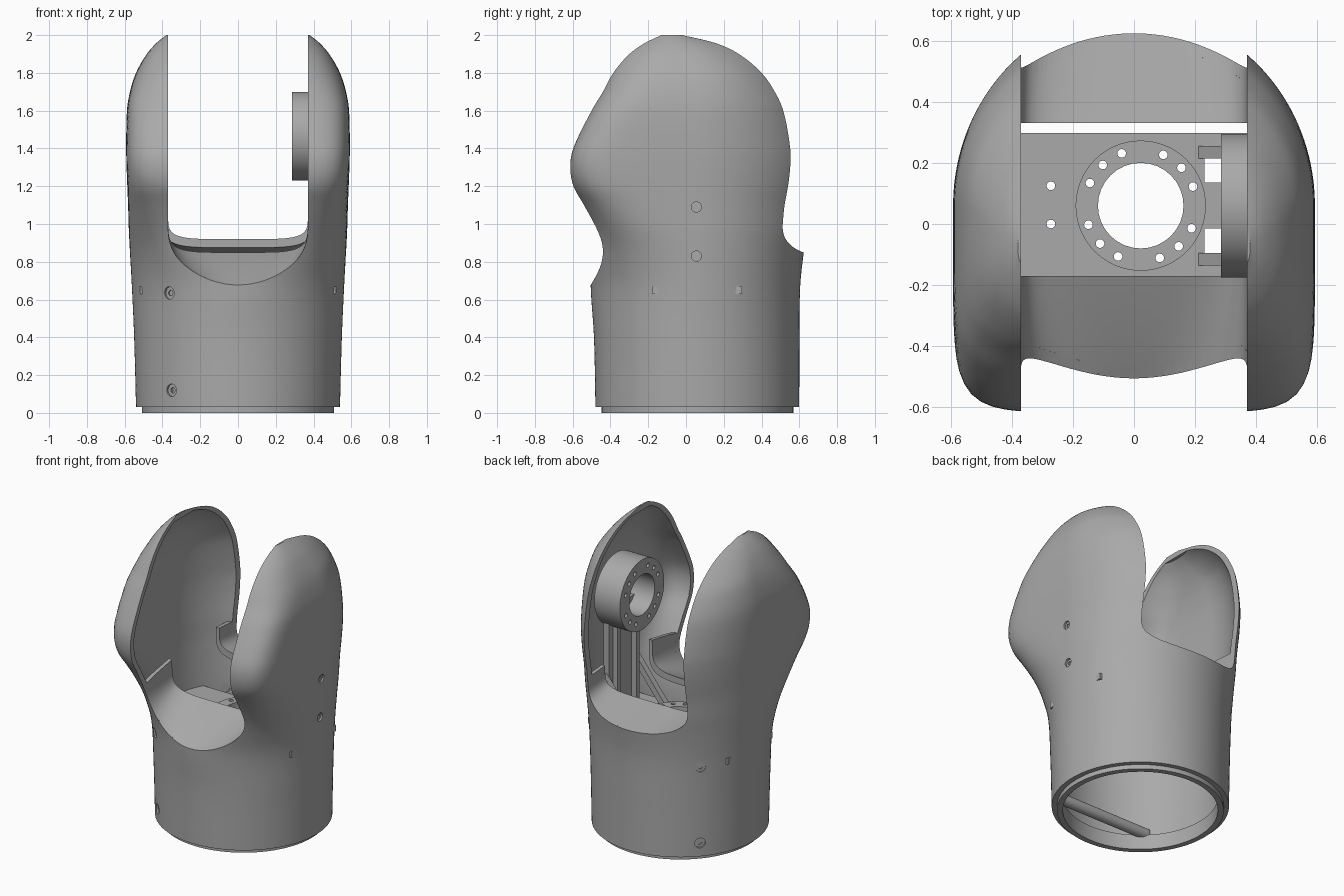
import bpy, bmesh, math
from mathutils import Vector, Matrix

if "Cube" in bpy.data.objects:
    bpy.data.objects.remove(bpy.data.objects["Cube"], do_unlink=True)

grey = bpy.data.materials.new("plain grey")
grey.use_nodes = True
GREY = (0.40, 0.40, 0.40, 1)
grey.diffuse_color = GREY
grey.node_tree.nodes["Principled BSDF"].inputs["Base Color"].default_value = GREY

CY = 0.06          # y of the tube axis
SLOT = 0.37        # half width of the slot between the cheeks
WALL = 0.035


# ---------- helpers ----------
def finish(name, bm):
    bmesh.ops.recalc_face_normals(bm, faces=bm.faces[:])
    me = bpy.data.meshes.new(name)
    bm.to_mesh(me)
    bm.free()
    me.materials.append(grey)
    ob = bpy.data.objects.new(name, me)
    bpy.context.collection.objects.link(ob)
    return ob


def loft(name, rings):
    """Closed solid skinned through equal-length rings of points."""
    bm = bmesh.new()
    rows = [[bm.verts.new(p) for p in ring] for ring in rings]
    n = len(rows[0])
    for a, b in zip(rows, rows[1:]):
        for i in range(n):
            j = (i + 1) % n
            bm.faces.new((a[i], a[j], b[j], b[i]))
    bm.faces.new(rows[0])
    bm.faces.new(rows[-1])
    return finish(name, bm)


def cylinders(name, specs, segments=32):
    """One object holding a cylinder per (centre, axis, radius, depth)."""
    bm = bmesh.new()
    for c, axis, r, depth in specs:
        m = Matrix.Translation(c) @ Vector(axis).to_track_quat('Z', 'Y').to_matrix().to_4x4()
        bmesh.ops.create_cone(bm, cap_ends=True, segments=segments, radius1=r, radius2=r,
                              depth=depth, matrix=m)
    return finish(name, bm)


def box(name, centre, size, tilt=0.0):
    bm = bmesh.new()
    m = Matrix.Translation(centre) @ Matrix.Rotation(tilt, 4, 'Y') @ Matrix.Diagonal((*size, 1))
    bmesh.ops.create_cube(bm, size=1, matrix=m)
    return finish(name, bm)


def boolean(ob, other, op='DIFFERENCE'):
    mod = ob.modifiers.new("cut", 'BOOLEAN')
    mod.operation, mod.object, mod.solver = op, other, 'EXACT'
    bpy.context.view_layer.objects.active = ob
    bpy.ops.object.modifier_apply(modifier=mod.name)
    bpy.data.objects.remove(other, do_unlink=True)


# ---------- outer form: z, half width, front edge y, front squareness, back edge y ----------
KEYS = [(0.03, .540, -.333, 2.0, .453), (0.40, .550, -.345, 2.0, .460),
        (0.67, .562, -.365, 2.0, .470), (0.85, .572, -.420, 2.4, .490),
        (0.97, .578, -.470, 3.2, .508), (1.10, .582, -.540, 4.5, .522),
        (1.20, .586, -.596, 6.0, .540), (1.30, .590, -.613, 7.0, .552),
        (1.40, .592, -.597, 7.0, .552), (1.60, .588, -.500, 6.0, .515),
        (1.70, .572, -.440, 5.0, .470), (1.80, .540, -.385, 4.0, .400),
        (1.90, .483, -.300, 3.4, .280), (1.96, .430, -.215, 3.0, .150),
        (2.00, .380, -.130, 3.0, -.020)]


def sample(z):
    """Smooth (Hermite) interpolation of the key rows."""
    i = max(k for k in range(len(KEYS) - 1) if KEYS[k][0] <= z)

    def slope(k, c):
        a, b = KEYS[max(k - 1, 0)], KEYS[min(k + 1, len(KEYS) - 1)]
        return (b[c] - a[c]) / (b[0] - a[0])
    a, b = KEYS[i], KEYS[i + 1]
    h = b[0] - a[0]
    t = (z - a[0]) / h
    return [(2*t**3 - 3*t*t + 1) * a[c] + (t**3 - 2*t*t + t) * h * slope(i, c)
            + (3*t*t - 2*t**3) * b[c] + (t**3 - t*t) * h * slope(i + 1, c) for c in range(1, 5)]


def section(z, inset=0.0, count=128):
    w, yf, nf, yb = sample(z)
    cy = CY - 0.13 * max(0, (z - 1.8) / 0.2)

    def reach(edge, n):
        return edge / (1 - (SLOT / w) ** n) ** (1 / n) - inset
    front, back = reach(cy - yf, nf), reach(yb - cy, 2.0)
    pts = []
    for k in range(count):
        a = 2 * math.pi * (k + 0.5) / count
        c, s = math.cos(a), math.sin(a)
        d, n = (back, 2.0) if s > 0 else (front, nf)
        r = (abs(c / (w - inset)) ** n + abs(s / d) ** n) ** (-1 / n)
        pts.append((r * c, cy + r * s, z))
    return pts


def body(name, inset=0.0, top=2.0, rows=64):
    rings = [section(0.03 + (top - 0.03) * (1 - (1 - k / rows) ** 1.4), inset)
             for k in range(rows + 1)]
    if inset == WALL:       # cavity runs out through the bottom
        rings.insert(0, [(x, y, -0.05) for x, y, z in rings[0]])
    return loft(name, rings)


# ---------- slot: y, floor height, corner height, squareness ----------
FRONT = [(-0.90, .47, .34, 2.0), (-0.50, .68, .30, 2.2), (-0.34, .77, .25, 3.2), (-0.17, .85, .20, 5.0)]
BACK = [(0.33, .92, .15, 5.0), (0.62, .85, .20, 3.5), (0.90, .78, .24, 3.0)]


def u_curve(st, half=SLOT, drop=0.0, count=40):
    y, floor, h, n = st
    pts = []
    for k in range(count + 1):
        a = math.pi * k / count
        c, s = math.cos(a), max(math.sin(a), 0)
        pts.append((-half * math.copysign(abs(c) ** (2 / n), c), y,
                    floor + h * (1 - s ** (2 / n)) - drop * s ** (2 / n)))
    return pts


def slot_ring(st):
    return [(-SLOT, st[0], 2.4)] + u_curve(st) + [(SLOT, st[0], 2.4)]


def lip_ring(st):
    return u_curve(st) + u_curve(st, SLOT + 0.025, 0.045)[::-1]


# ---------- shell with two cheeks ----------
shell = body("shell")
boolean(shell, body("cavity", WALL, 1.965))
boolean(shell, loft("slot", [slot_ring(s) for s in FRONT + BACK]))

# inward saddle lips at the front and back of the slot
lips = []
for name, stations in (("front_lip", FRONT), ("back_lip", BACK)):
    lip = loft(name, [lip_ring(s) for s in stations])
    boolean(lip, body("trim", 0.006), 'INTERSECT')
    lips.append(lip)

# ---------- screws: centre and outward axis ----------
screws = [((sample(z)[0], 0.055, z), (1, 0, 0), 0.027) for z in (0.83, 1.09)]
for dx, dy in ((-0.65, -0.76), (-0.74, 0.67)):
    for z in (0.12, 0.635):
        r = sample(z)[0]
        screws.append(((r * dx, CY + r * dy, z), (dx, dy, 0), 0.033))
boolean(shell, cylinders("screw_holes", [(c, a, r, 0.12) for c, a, r in screws]))
heads = [(Vector(c) - Vector(a) * 0.024, a, r, 0.024) for c, a, r in screws]
screw_heads = cylinders("screw_heads", heads)
boolean(screw_heads, cylinders("sockets", [(c + Vector(a) * 0.012, a, r * 0.45, 0.014)
                                           for c, a, r, d in heads]))

# ---------- bottom collar and cross rod ----------
collar = cylinders("bottom_collar", [((0, CY, 0.05), (0, 0, 1), 0.508, 0.10)], 96)
boolean(collar, cylinders("collar_bore", [((0, CY, 0.05), (0, 0, 1), 0.472, 0.3)], 96))
cylinders("cross_rod", [((0, -0.30, 0.12), (1, 0, 0), 0.035, 0.70)])


# ---------- bolted rings ----------
def ring_holes(centre, axis, bore, bolt_circle):
    q = Vector(axis).to_track_quat('Z', 'Y')
    specs = [(centre, axis, bore, 0.6)]
    for quarter in range(4):
        for deg in (22, 45, 68):
            a = math.radians(quarter * 90 + deg - 2)
            off = q @ Vector((math.cos(a), math.sin(a), 0)) * bolt_circle
            specs.append((Vector(centre) + off, axis, 0.014, 0.6))
    return cylinders("ring_holes", specs)


C1, C2 = (0.022, CY, 0.69), (0.38, CY, 1.465)
UP, ACROSS = (0, 0, 1), (1, 0, 0)
base_ring = cylinders("base_ring", [(C1, UP, 0.213, 0.06)], 64)
boolean(base_ring, ring_holes(C1, UP, 0.14, 0.182))
joint_ring = cylinders("joint_ring", [(C2, ACROSS, 0.235, 0.19)], 64)
boolean(joint_ring, ring_holes(C2, ACROSS, 0.135, 0.185))

# ---------- inner mounting plate ----------
plate = box("mounting_plate", (0, CY, 0.65), (1.04, 0.475, 0.04))
boolean(plate, ring_holes(C1, UP, 0.14, 0.182))
boolean(plate, cylinders("pin_holes", [((-0.272, y, 0.65), UP, 0.014, 0.2) for y in (0.0, 0.125)]))
for y in (0.175, -0.055):
    boolean(plate, box("window", (0.29, y, 0.65), (0.12, 0.08, 0.2)))

# ---------- upright bracket carrying the joint ring ----------
box("upright", (0.44, CY, 1.02), (0.04, 0.32, 0.74))
for side in (-1, 1):
    box("upright_rib", (0.41, CY + side * 0.10, 1.0), (0.05, 0.035, 0.70))
    box("gusset", (0.33, CY + side * 0.175, 0.79), (0.04, 0.04, 0.40), math.radians(38))

# ---------- shading ----------
bpy.ops.object.select_all(action='DESELECT')
for ob in bpy.context.collection.objects:
    if ob.type == 'MESH' and ob.data.materials and ob.data.materials[0] == grey:
        ob.select_set(True)
        bpy.context.view_layer.objects.active = ob
bpy.ops.object.shade_smooth_by_angle(angle=math.radians(32))
